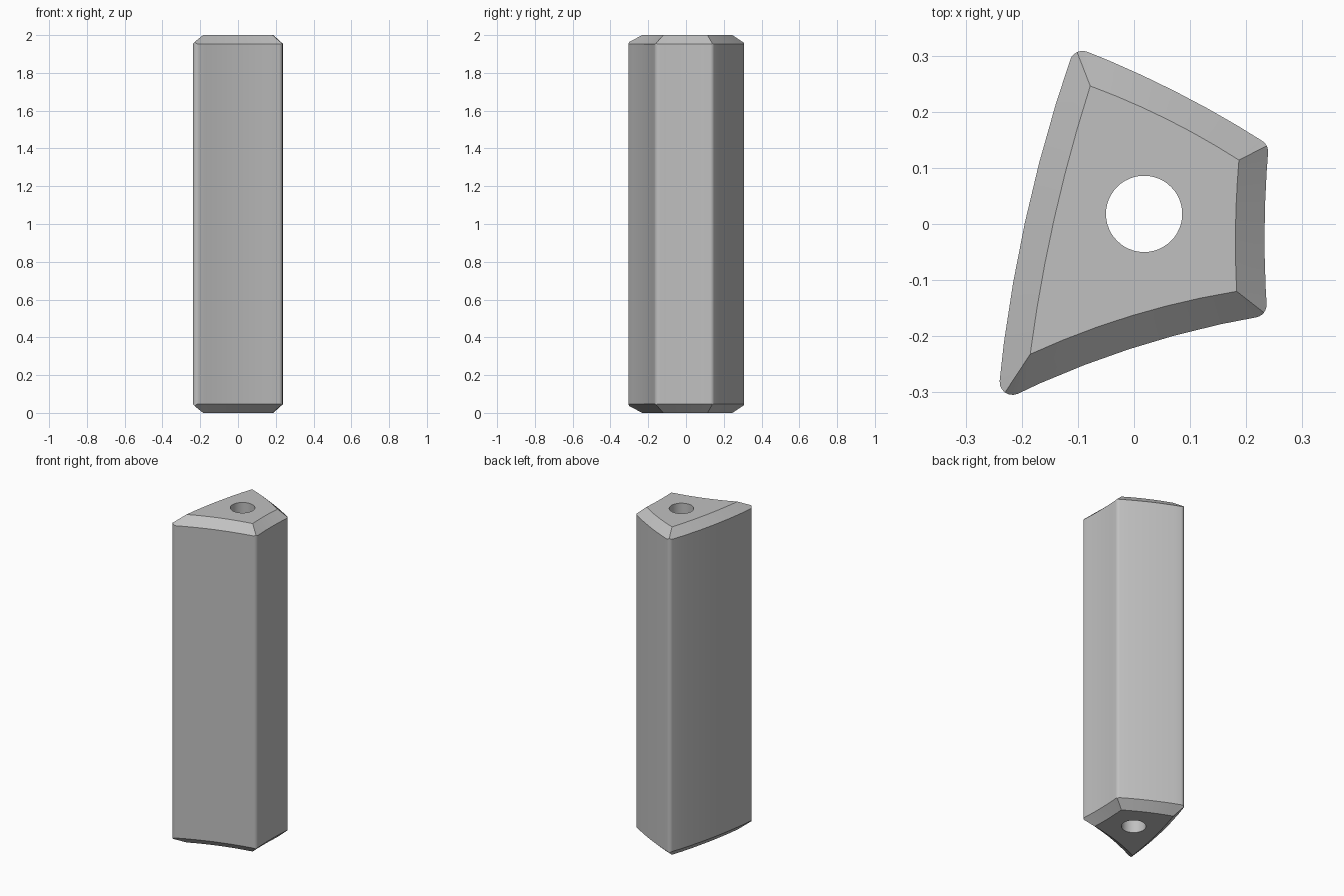
import bpy, bmesh, math
from mathutils import Vector

cube = bpy.data.objects.get("Cube")
if cube:
    bpy.data.objects.remove(cube)

HEIGHT, CHAMFER, FILLET = 2.0, 0.048, 0.023
SEGS, ARC = 6, 6
HOLE_CENTRE, HOLE_RADIUS, HOLE_SIDES = Vector((0.018, 0.018)), 0.068, 48

# Corners run counter-clockwise; bulge is the sagitta of the side that follows (+ is outward)
OUTER = [(-0.106, 0.316), (-0.244, -0.320), (0.2375, -0.1625), (0.240, 0.141)]
OUTER_BULGE = [0.020, -0.019, -0.006, 0.010]
INNER = [(-0.078, 0.246), (-0.185, -0.232), (0.183, -0.120), (0.187, 0.114)]
INNER_BULGE = [0.011, -0.013, -0.004, 0.008]


def curved_sides(corners, bulges):
    """One list of points per side, from its corner up to the next corner."""
    sides = []
    for i, bulge in enumerate(bulges):
        a, b = Vector(corners[i]), Vector(corners[(i + 1) % 4])
        out = Vector((b.y - a.y, a.x - b.x)).normalized()
        steps = [k / SEGS for k in range(SEGS + 1)]
        sides.append([a.lerp(b, t) + out * bulge * 4 * t * (1 - t) for t in steps])
    return sides


def fillet(corner, before, after):
    """Arc points with the height that keeps each on its chamfer slope."""
    u, v = (before - corner).normalized(), (after - corner).normalized()
    half = u.angle(v) / 2
    centre = corner + (u + v).normalized() * FILLET / math.sin(half)
    start = corner + u * FILLET / math.tan(half) - centre
    sweep = math.pi - 2 * half
    points = []
    for k in range(ARC + 1):
        angle = sweep * k / ARC
        c, s = math.cos(angle), math.sin(angle)
        p = centre + Vector((start.x * c - start.y * s, start.x * s + start.y * c))
        w = p - corner
        lift = min(abs(w.x * d.y - w.y * d.x) for d in (u, v))
        points.append((p, lift))
    return points


# Matching rounded outline and sharp cap outline
outer_sides = curved_sides(OUTER, OUTER_BULGE)
inner_sides = curved_sides(INNER, INNER_BULGE)
outline, partner, cap = [], [], []
for i in range(4):
    side = outer_sides[i]
    cap.append(inner_sides[i][0])
    for point in fillet(side[0], outer_sides[i - 1][-2], side[1]):
        outline.append(point)
        partner.append(len(cap) - 1)
    for k in range(1, SEGS):
        cap.append(inner_sides[i][k])
        outline.append((side[k], 0.0))
        partner.append(len(cap) - 1)

bm = bmesh.new()


def edge_loop(verts):
    return [bm.edges.get((a, b)) or bm.edges.new((a, b))
            for a, b in zip(verts, verts[1:] + verts[:1])]


# Bevelled ends, each with a round opening
rims, holes = [], []
for top in (False, True):
    def height(z):
        return HEIGHT - z if top else z
    rim = [bm.verts.new((p.x, p.y, height(CHAMFER - lift))) for p, lift in outline]
    flat = [bm.verts.new((p.x, p.y, height(0))) for p in cap]
    hole = []
    for k in range(HOLE_SIDES):
        a = math.tau * k / HOLE_SIDES
        hole.append(bm.verts.new((HOLE_CENTRE.x + HOLE_RADIUS * math.cos(a),
                                  HOLE_CENTRE.y + HOLE_RADIUS * math.sin(a), height(0))))
    for k in range(len(rim)):
        n = (k + 1) % len(rim)
        a, b = flat[partner[k]], flat[partner[n]]
        bm.faces.new((rim[k], rim[n], a) if a == b else (rim[k], rim[n], b, a))
    bmesh.ops.triangle_fill(bm, use_beauty=True, edges=edge_loop(flat) + edge_loop(hole))
    rims.append(rim)
    holes.append(hole)

# Outer walls and bore wall
for low, high in (rims, holes):
    for k in range(len(low)):
        n = (k + 1) % len(low)
        bm.faces.new((low[k], low[n], high[n], high[k]))
bmesh.ops.recalc_face_normals(bm, faces=bm.faces)

mesh = bpy.data.meshes.new("bored_bar")
bm.to_mesh(mesh)
bm.free()
bar = bpy.data.objects.new("bored_bar", mesh)
bpy.context.collection.objects.link(bar)

# Plain grey
grey = bpy.data.materials.new("plain_grey")
grey.use_nodes = True
colour = (0.53, 0.53, 0.53, 1)
grey.diffuse_color = colour
grey.node_tree.nodes["Principled BSDF"].inputs["Base Color"].default_value = colour
mesh.materials.append(grey)

bpy.context.view_layer.objects.active = bar
bar.select_set(True)
bpy.ops.object.shade_smooth_by_angle(angle=math.radians(25))
